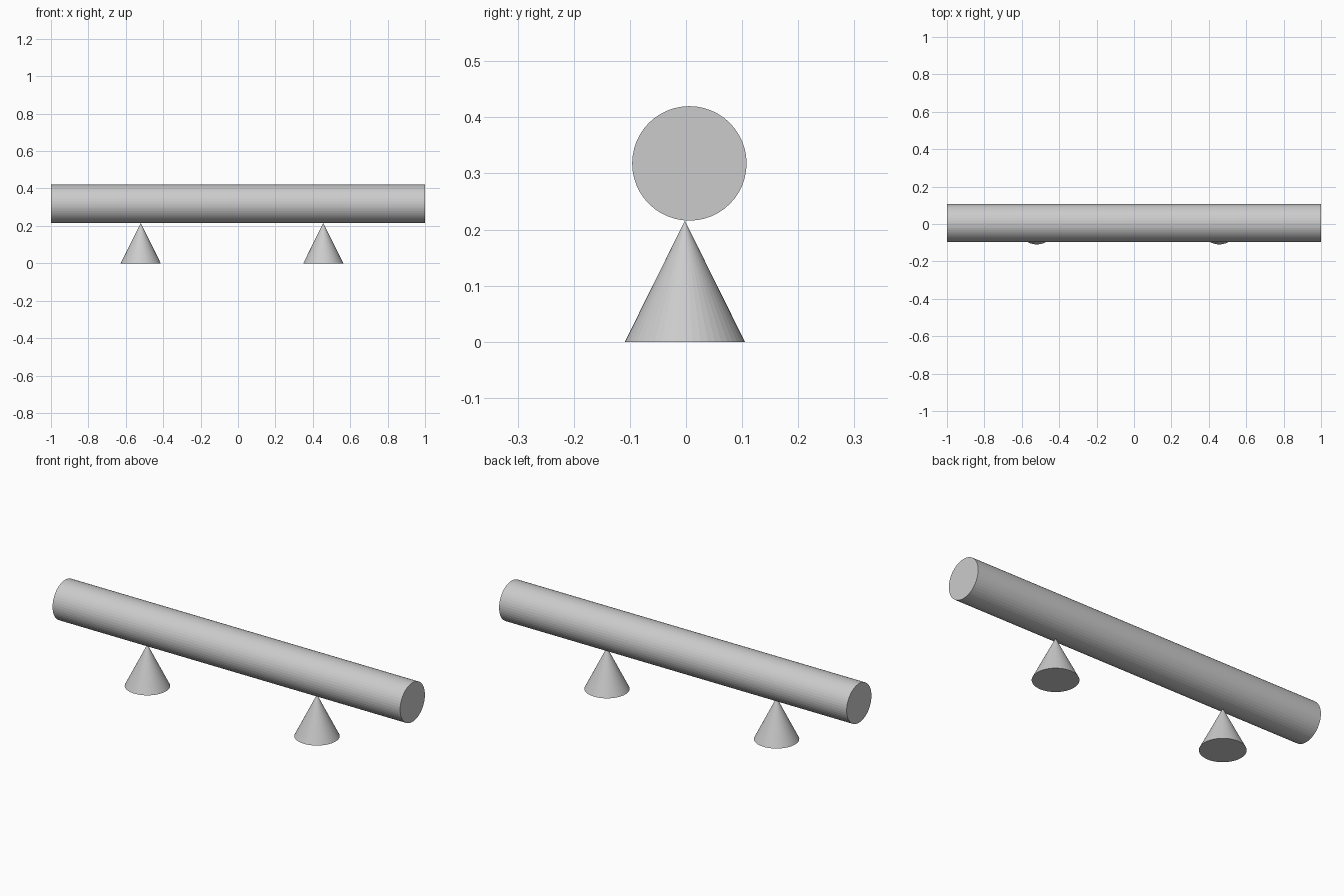
import bpy
import math

cube = bpy.data.objects.get("Cube")
if cube:
    bpy.data.objects.remove(cube, do_unlink=True)

# Single pale grey material
grey = bpy.data.materials.new("pale_grey")
grey.use_nodes = True
colour = (0.6, 0.6, 0.6, 1)
grey.diffuse_color = colour
grey.node_tree.nodes["Principled BSDF"].inputs["Base Color"].default_value = colour

SIDES = 48
CONE_HEIGHT = 0.216
BEAM_RADIUS = 0.102


def finish(name):
    obj = bpy.context.object
    obj.name = name
    obj.data.materials.append(grey)


# Round beam resting on the cone tips
bpy.ops.mesh.primitive_cylinder_add(
    vertices=SIDES, radius=BEAM_RADIUS, depth=2,
    location=(0, 0.006, CONE_HEIGHT + BEAM_RADIUS),
    rotation=(0, math.pi / 2, 0))
finish("beam")

# Two cone supports
for name, x in (("right_support", -0.52), ("left_support", 0.456)):
    bpy.ops.mesh.primitive_cone_add(
        vertices=SIDES, radius1=0.107, radius2=0, depth=CONE_HEIGHT,
        location=(x, -0.002, CONE_HEIGHT / 2))
    finish(name)
